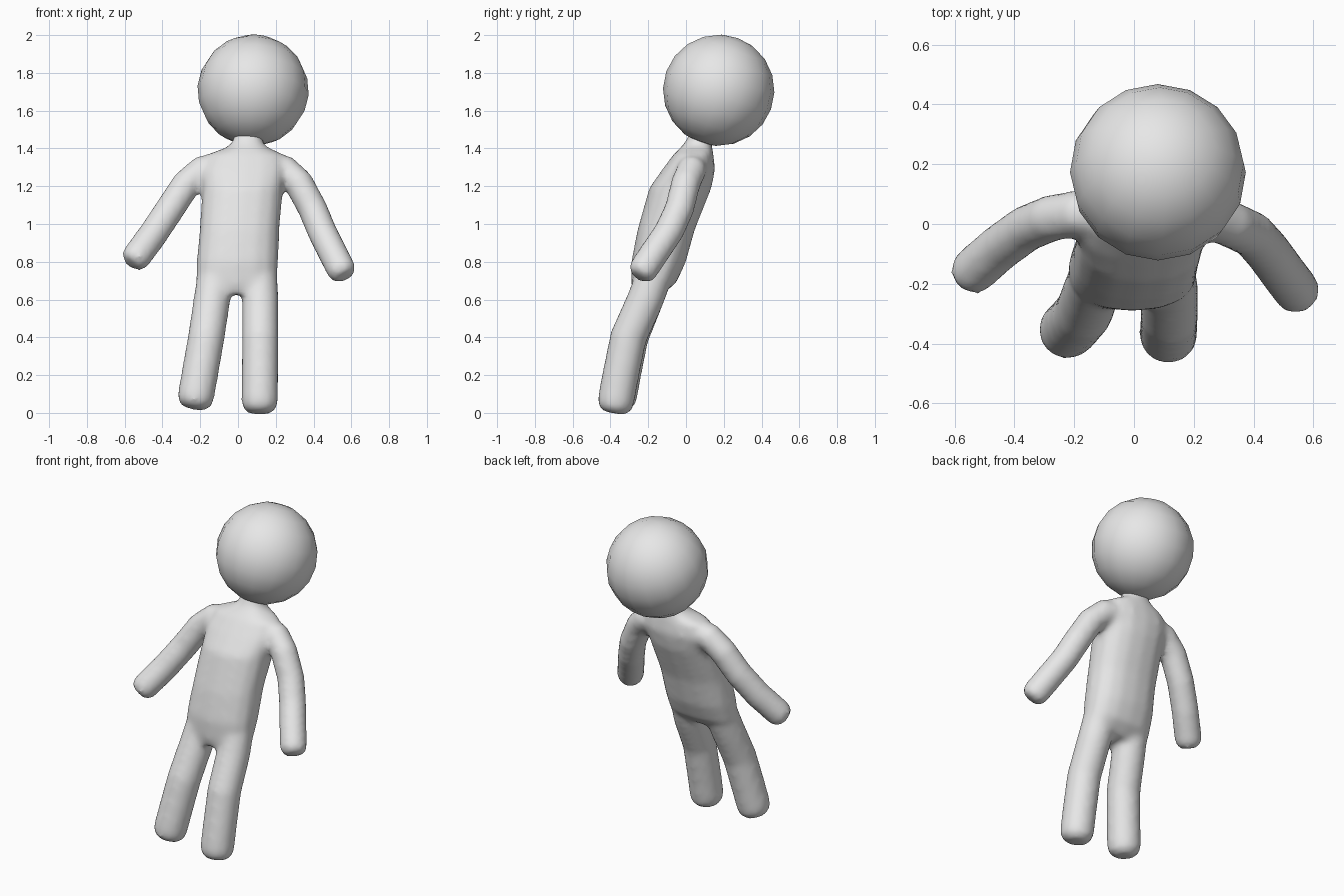
import bpy, bmesh, math
from mathutils import Vector, Quaternion

if "Cube" in bpy.data.objects:
    bpy.data.objects.remove(bpy.data.objects["Cube"])

SIDES = 16
grey = bpy.data.materials.new("light grey")
grey.diffuse_color = (0.8, 0.8, 0.8, 1)
grey.use_nodes = True
grey.node_tree.nodes["Principled BSDF"].inputs["Base Color"].default_value = grey.diffuse_color


def loft(bm, rings):
    """Skin a list of point rings and close both ends."""
    loops = [[bm.verts.new(p) for p in ring] for ring in rings]
    for a, b in zip(loops, loops[1:]):
        for i in range(SIDES):
            j = (i + 1) % SIDES
            bm.faces.new((a[i], a[j], b[j], b[i]))
    bm.faces.new(loops[0][::-1])
    bm.faces.new(loops[-1])


def limb(bm, points, r):
    """Round tube along a path with a softly blunted tip."""
    pts = [Vector(p) for p in points]
    tip = (pts[-1] - pts[-2]).normalized()
    end = pts[-1]
    radii = [r] * len(pts) + [r * 0.94, r * 0.62]
    pts += [end + tip * r * 0.4, end + tip * r * 0.72]
    rings, rot, last = [], Quaternion(), Vector((0, 0, 1))
    for i, p in enumerate(pts):
        t = (pts[min(i + 1, len(pts) - 1)] - pts[max(i - 1, 0)]).normalized()
        rot = last.rotation_difference(t) @ rot
        last = t
        rings.append([p + rot @ Vector((math.cos(k * math.tau / SIDES) * radii[i],
                                        math.sin(k * math.tau / SIDES) * radii[i], 0))
                      for k in range(SIDES)])
    loft(bm, rings)


def soft(v):
    return math.copysign(abs(v) ** 0.85, v)


bm = bmesh.new()

# Torso and neck: centre x, centre y, height, half width, half depth
torso = [(-0.01, -0.20, 0.63, 0.15, 0.08), (-0.008, -0.17, 0.69, 0.215, 0.12),
         (-0.003, -0.145, 0.80, 0.217, 0.145), (0.008, -0.105, 0.97, 0.212, 0.152),
         (0.025, -0.03, 1.19, 0.215, 0.165), (0.03, 0.015, 1.29, 0.23, 0.14),
         (0.04, 0.04, 1.37, 0.20, 0.105), (0.048, 0.055, 1.405, 0.11, 0.085),
         (0.05, 0.065, 1.435, 0.078, 0.068), (0.06, 0.09, 1.50, 0.075, 0.065)]
loft(bm, [[Vector((x + w * soft(math.cos(k * math.tau / SIDES)),
                   y + d * soft(math.sin(k * math.tau / SIDES)), z))
           for k in range(SIDES)] for x, y, z, w, d in torso])

# Arms
limb(bm, [(0.14, 0.04, 1.31), (0.25, 0.03, 1.285), (0.32, 0.0, 1.22), (0.395, -0.035, 1.08),
          (0.445, -0.09, 0.96), (0.50, -0.165, 0.85), (0.543, -0.222, 0.765)], 0.079)
limb(bm, [(-0.06, 0.04, 1.31), (-0.19, 0.035, 1.285), (-0.275, 0.02, 1.21), (-0.36, -0.015, 1.08),
          (-0.45, -0.08, 0.945), (-0.535, -0.155, 0.83)], 0.079)

# Legs
limb(bm, [(-0.11, -0.15, 0.78), (-0.138, -0.215, 0.60), (-0.168, -0.295, 0.40),
          (-0.203, -0.335, 0.20), (-0.222, -0.354, 0.093)], 0.098)
limb(bm, [(0.108, -0.15, 0.78), (0.118, -0.215, 0.60), (0.118, -0.305, 0.40),
          (0.116, -0.35, 0.18), (0.115, -0.37, 0.068)], 0.098)

bmesh.ops.recalc_face_normals(bm, faces=bm.faces)
mesh = bpy.data.meshes.new("body")
bm.to_mesh(mesh)
bm.free()
body = bpy.data.objects.new("body", mesh)
bpy.context.collection.objects.link(body)
mesh.materials.append(grey)

# Fuse the parts into one soft skin
fuse = body.modifiers.new("fuse", 'REMESH')
fuse.mode = 'VOXEL'
fuse.voxel_size = 0.018
fuse.use_smooth_shade = True
relax = body.modifiers.new("relax", 'SMOOTH')
relax.factor = 0.5
relax.iterations = 8

# Head, leaning back with the body
bpy.ops.mesh.primitive_uv_sphere_add(segments=16, ring_count=10, radius=0.295,
                                     location=(0.08, 0.173, 1.708), rotation=(-0.35, 0.08, 0))
head = bpy.context.object
head.name = "head"
head.data.materials.append(grey)
bpy.ops.object.shade_smooth()
